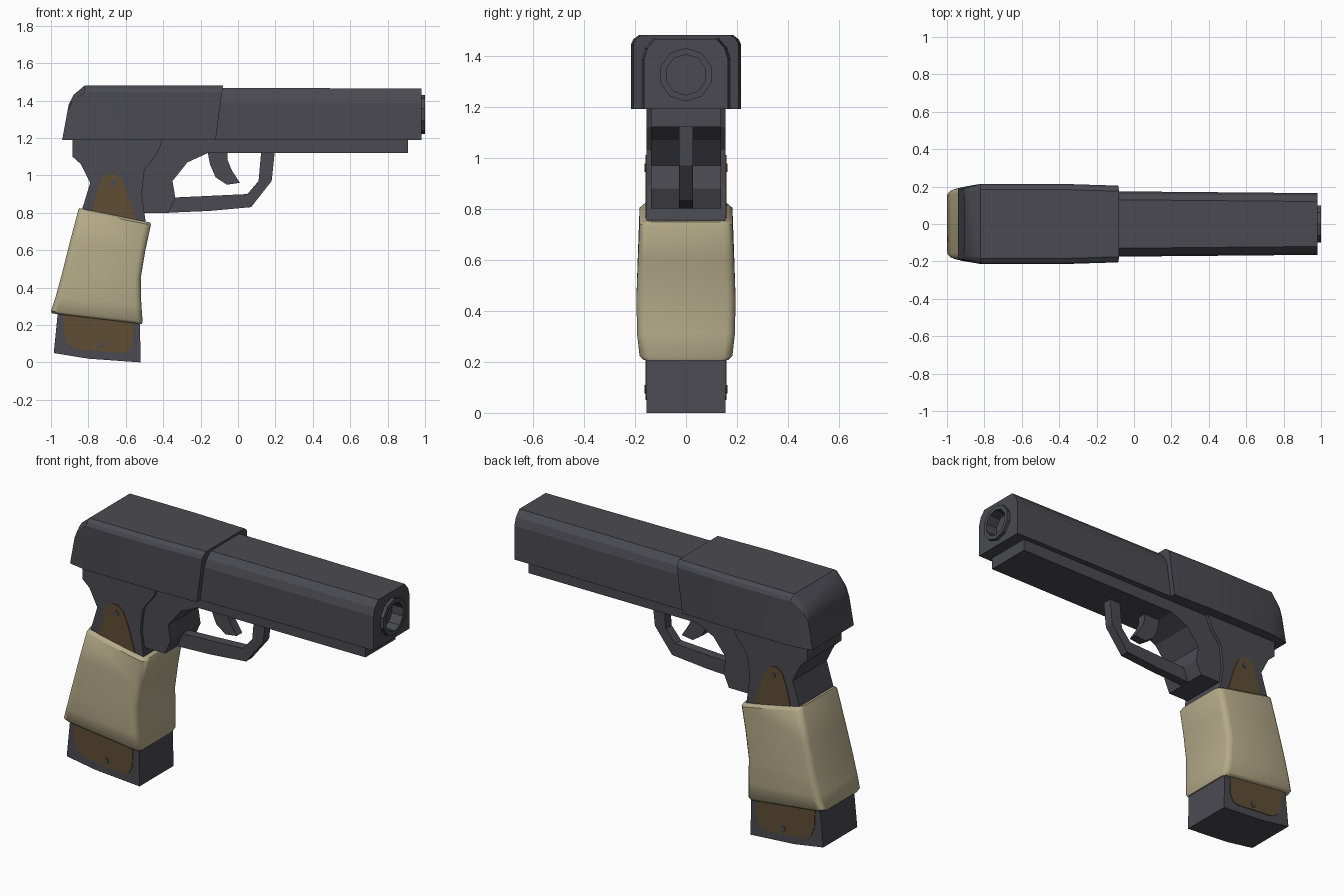
import bpy, bmesh, math
from mathutils import Vector

if "Cube" in bpy.data.objects:
    bpy.data.objects.remove(bpy.data.objects["Cube"])


def material(name, rgb):
    m = bpy.data.materials.new(name)
    m.diffuse_color = (*rgb, 1)
    m.use_nodes = True
    m.node_tree.nodes["Principled BSDF"].inputs["Base Color"].default_value = m.diffuse_color
    return m


SLATE = material("slate metal", (0.068, 0.068, 0.083))
TAN = material("tan rubber", (0.46, 0.405, 0.25))
BROWN = material("brown wood", (0.115, 0.075, 0.034))


def finish(name, bm, mat, smooth=None):
    bmesh.ops.recalc_face_normals(bm, faces=bm.faces)
    me = bpy.data.meshes.new(name)
    bm.to_mesh(me)
    bm.free()
    me.materials.append(mat)
    ob = bpy.data.objects.new(name, me)
    bpy.context.collection.objects.link(ob)
    if smooth:
        bpy.ops.object.select_all(action='DESELECT')
        ob.select_set(True)
        bpy.context.view_layer.objects.active = ob
        bpy.ops.object.shade_smooth_by_angle(angle=math.radians(smooth))
    return ob


def plate(name, pts, y0, y1, mat):
    """Side profile (x, z) extruded from y0 to y1."""
    bm = bmesh.new()
    f = bm.faces.new([bm.verts.new((x, y0, z)) for x, z in pts])
    r = bmesh.ops.extrude_face_region(bm, geom=[f])
    vs = [v for v in r["geom"] if isinstance(v, bmesh.types.BMVert)]
    bmesh.ops.translate(bm, verts=vs, vec=(0, y1 - y0, 0))
    return finish(name, bm, mat)


def loft(name, rings, mat, smooth=None):
    bm = bmesh.new()
    rows = [[bm.verts.new(p) for p in ring] for ring in rings]
    n = len(rows[0])
    for a, b in zip(rows, rows[1:]):
        for i in range(n):
            j = (i + 1) % n
            bm.faces.new((a[i], a[j], b[j], b[i]))
    bm.faces.new(rows[0])
    bm.faces.new(rows[-1])
    return finish(name, bm, mat, smooth)


def circle(x, r, n=10, z=1.325):
    return [(x, r * math.cos(math.tau * (i + .5) / n), z + r * math.sin(math.tau * (i + .5) / n))
            for i in range(n)]


def slide_ring(xb, xt, hw, top, cy, cz, base=1.19):
    """Chamfered slide section; xb and xt shear it between bottom and top."""
    half = [(hw, base), (hw, top - cz), (hw - cy * .3, top - cz * .45), (hw - cy, top)]
    sec = half + [(-y, z) for y, z in reversed(half)]
    return [(xb + (xt - xb) * (z - base) / (top - base), y, z) for y, z in sec]


# rear slide cover
loft("rear_slide", [slide_ring(*s, 0.03, 0.035) for s in (
    (-.94, -.905, .188, 1.38), (-.925, -.88, .196, 1.43), (-.81, -.82, .215, 1.48),
    (-.40, -.40, .215, 1.48), (-.12, -.08, .205, 1.48))], SLATE, 25)

# front slide with bored muzzle
front = loft("front_slide", [slide_ring(-.25, -.25, .176, 1.467, .045, .08),
                             slide_ring(.98, .98, .165, 1.465, .045, .08)], SLATE)
cutter = loft("bore_cutter", [circle(.80, .09), circle(1.1, .09)], SLATE)
cutter.hide_render = True
mod = front.modifiers.new("bore", 'BOOLEAN')
mod.object, mod.operation, mod.solver = cutter, 'DIFFERENCE', 'EXACT'
bpy.context.view_layer.objects.active = front
bpy.ops.object.modifier_apply(modifier="bore")
bpy.data.objects.remove(cutter)
loft("barrel", [circle(.93, .105), circle(1.0, .105), circle(1.0, .08), circle(.82, .08)], SLATE)

# grip frame and narrower rail with trigger recess
plate("grip_frame", [
    (-.885, 1.2), (-.885, 1.10), (-.84, 1.06), (-.79, .96), (-.83, .83), (-.96, .30), (-.985, .05),
    (-.80, .02), (-.52, 0), (-.525, .22), (-.55, .45), (-.495, .76), (-.515, .90), (-.50, 1.03),
    (-.43, 1.12), (-.40, 1.2)], -.155, .155, SLATE)
plate("rail_frame", [
    (-.6, 1.2), (.91, 1.2), (.91, 1.12), (-.16, 1.12), (-.27, 1.07), (-.35, .97), (-.335, .88),
    (-.37, .80), (-.6, .80)], -.137, .137, SLATE)

# trigger and guard
plate("trigger_guard", [
    (-.38, .80), (-.15, .81), (.07, .83), (.18, .97), (.198, 1.14), (.125, 1.14), (.11, .97),
    (.05, .90), (-.16, .89), (-.38, .88)], -.027, .027, SLATE)
plate("trigger", [
    (-.165, 1.14), (-.15, 1.06), (-.12, .99), (-.06, .95), (.01, .96), (-.035, 1.03),
    (-.055, 1.08), (-.055, 1.14)], -.025, .025, SLATE)

# rounded rubber sleeve: back point, front point, half width
sleeve = []
for bx, bz, fx, fz, hw in ((-.85, .825, -.47, .748, .165), (-.855, .81, -.466, .735, .182),
                           (-.90, .64, -.495, .60, .188), (-.945, .46, -.52, .45, .194),
                           (-.975, .35, -.517, .31, .192), (-1.0, .275, -.51, .22, .182),
                           (-.995, .262, -.515, .205, .168)):
    b, f = Vector((bx, 0, bz)), Vector((fx, 0, fz))
    mid, d, L = (b + f) / 2, (f - b).normalized(), (f - b).length / 2
    ring = []
    for k in range(4):
        sx, sy = ((1, 1), (-1, 1), (-1, -1), (1, -1))[k]
        for i in range(4):
            a = math.pi / 2 * (k + i / 3)
            u, v = sx * (L - .035) + .035 * math.cos(a), sy * (hw - .035) + .035 * math.sin(a)
            ring.append(mid + d * u + Vector((0, v, 0)))
    # slight crown along each side at the middle
    sleeve.append(ring)
loft("grip_sleeve", sleeve, TAN, 45)

# wooden side panels with screws
panel = [(-.785, .78), (-.75, .92), (-.725, .985), (-.695, 1.01), (-.66, 1.01), (-.625, .985),
         (-.595, .92), (-.54, .74), (-.60, .45), (-.56, .22), (-.565, .10), (-.585, .06), (-.62, .05),
         (-.86, .07), (-.91, .10), (-.93, .15), (-.935, .26), (-.87, .5)]
for side, s in (("front", -1), ("back", 1)):
    plate("grip_panel_" + side, panel, s * .15, s * .159, BROWN)
    for label, cx, cz in (("upper", -.665, .96), ("lower", -.73, .092)):
        dot = [(cx + .017 * math.cos(math.tau * i / 8), cz + .017 * math.sin(math.tau * i / 8))
               for i in range(8)]
        plate(f"{label}_screw_{side}", dot, s * .155, s * .162, SLATE)
